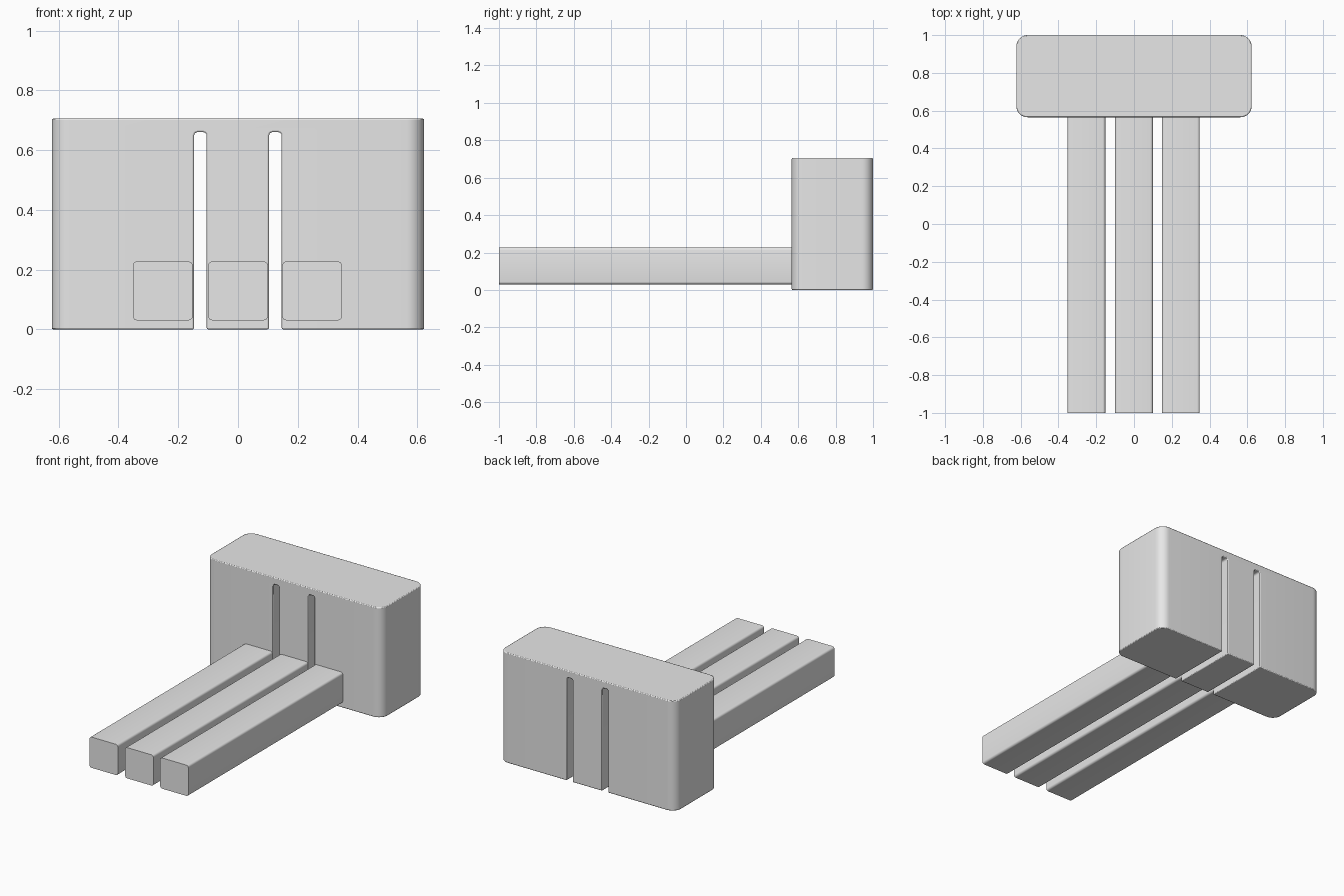
import bpy, bmesh, math

cube = bpy.data.objects.get("Cube")
if cube:
    bpy.data.objects.remove(cube, do_unlink=True)

grey = bpy.data.materials.new("plain_grey")
grey.use_nodes = True
colour = (0.8, 0.8, 0.8, 1)
grey.diffuse_color = colour
grey.node_tree.nodes["Principled BSDF"].inputs["Base Color"].default_value = colour


def extrude_profile(bm, outline, y0, y1):
    """Extrude an (x, z) outline from y0 to y1."""
    face = bm.faces.new([bm.verts.new((x, y0, z)) for x, z in outline])
    out = bmesh.ops.extrude_face_region(bm, geom=[face])
    for v in out["geom"]:
        if isinstance(v, bmesh.types.BMVert):
            v.co.y = y1
    bmesh.ops.recalc_face_normals(bm, faces=bm.faces)


def bevel(bm, rule, radius, segments):
    """Round the edges whose two ends satisfy the rule."""
    edges = [e for e in bm.edges if rule(e.verts[0].co, e.verts[1].co)]
    bmesh.ops.bevel(bm, geom=edges, offset=radius, segments=segments,
                    profile=0.5, affect='EDGES', clamp_overlap=True)


def finish(bm, name, soft_edge=0):
    mesh = bpy.data.meshes.new(name)
    bm.to_mesh(mesh)
    bm.free()
    obj = bpy.data.objects.new(name, mesh)
    bpy.context.collection.objects.link(obj)
    mesh.materials.append(grey)
    if soft_edge:
        mod = obj.modifiers.new("soft_edges", 'BEVEL')
        mod.width, mod.segments = soft_edge, 2
        mod.limit_method, mod.angle_limit = 'ANGLE', math.radians(40)
    bpy.ops.object.select_all(action='DESELECT')
    obj.select_set(True)
    bpy.context.view_layer.objects.active = obj
    bpy.ops.object.shade_smooth_by_angle(angle=math.radians(35))


# Upright block with two open slots running front to back
W, H, FRONT, BACK = 0.623, 0.705, 0.565, 1.0
SLOT_TOP = 0.66
outline = [(-W, 0)]
for a, b in ((-0.147, -0.105), (0.104, 0.146)):
    outline += [(a, 0), (a, SLOT_TOP), (b, SLOT_TOP), (b, 0)]
outline += [(W, 0), (W, H), (-W, H)]
bm = bmesh.new()
extrude_profile(bm, outline, FRONT, BACK)
bevel(bm, lambda p, q: abs(p.x) > 0.6 and abs(p.x - q.x) < 0.001
      and abs(p.y - q.y) < 0.001, 0.06, 8)
bevel(bm, lambda p, q: abs(p.z - SLOT_TOP) < 0.001 and abs(q.z - p.z) < 0.001
      and abs(p.x - q.x) < 0.001, 0.012, 4)
finish(bm, "upright_block", 0.005)

# Three long bars with rounded long edges
for name, x in (("right_bar", -0.252), ("middle_bar", 0), ("left_bar", 0.248)):
    bm = bmesh.new()
    r, low, high = 0.1, 0.03, 0.227
    extrude_profile(bm, [(x - r, low), (x + r, low), (x + r, high), (x - r, high)],
                    -1.0, FRONT + 0.003)
    bevel(bm, lambda p, q: abs(p.y - q.y) > 1, 0.014, 4)
    finish(bm, name)
